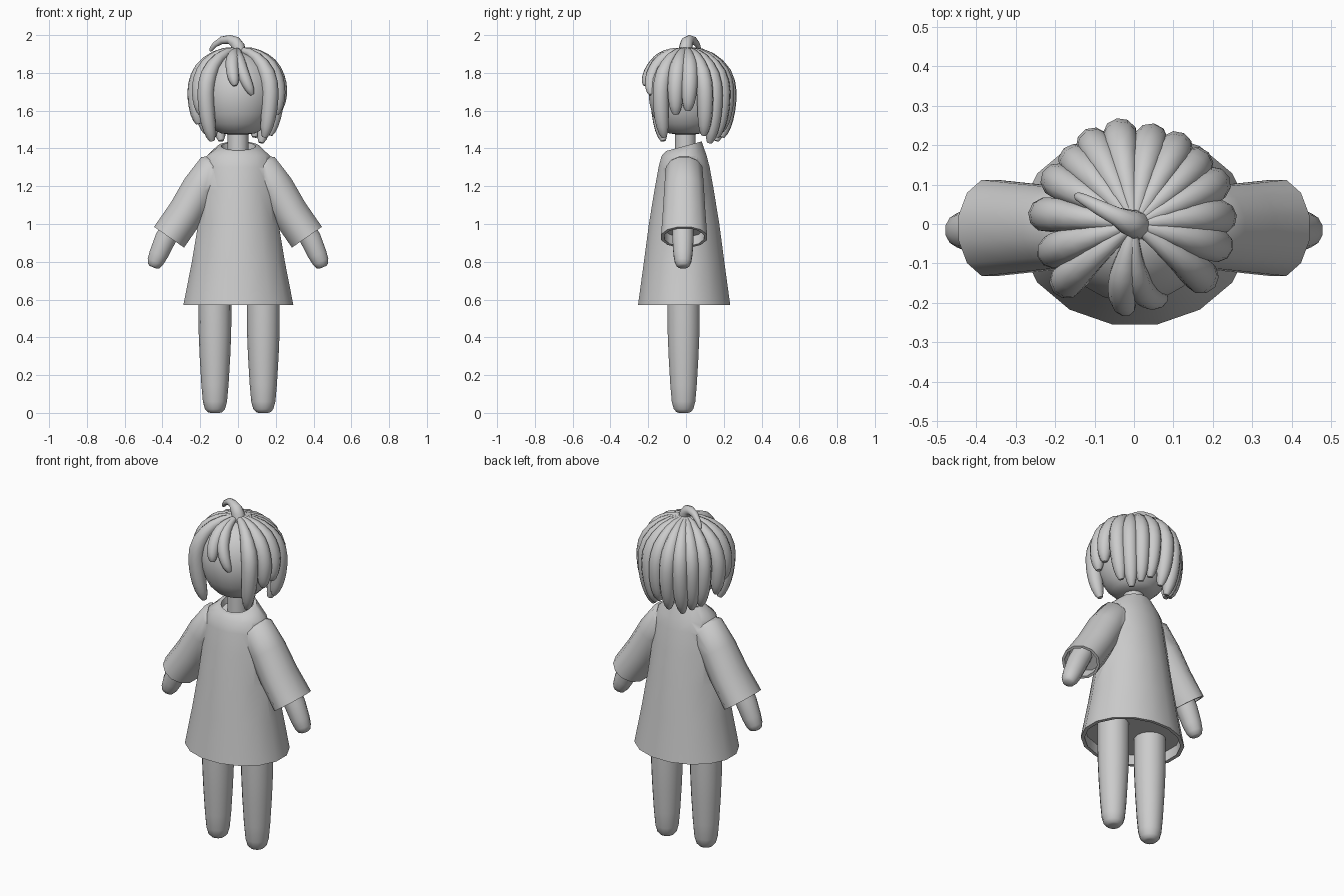
import bpy, bmesh, math, random
from mathutils import Vector

if "Cube" in bpy.data.objects:
    bpy.data.objects.remove(bpy.data.objects["Cube"])

random.seed(4)


def smooth(ob, angle=48):
    bpy.ops.object.select_all(action='DESELECT')
    ob.select_set(True)
    bpy.context.view_layer.objects.active = ob
    bpy.ops.object.shade_smooth_by_angle(angle=math.radians(angle))


def tube(name, pts, radii, ref=(0, 1, 0), sides=12, axis=None, recess=0):
    """Loft elliptical rings (a along ref, b across it) along a path, closed at both ends."""
    pts = [Vector(p) for p in pts]
    rings = []
    for i, (p, r) in enumerate(zip(pts, radii)):
        a, b = r if isinstance(r, tuple) else (r, r)
        t = Vector(axis) if axis else pts[min(i + 1, len(pts) - 1)] - pts[max(i - 1, 0)]
        if i == len(pts) - 1 and not axis:
            t = pts[i] - pts[i - 1]
        t.normalize()
        u = Vector(ref)
        u = (u - t * u.dot(t)).normalized()
        rings.append((p, u * a, t.cross(u) * b, t))
    if recess:  # thin lip with a sunken end
        p, u, v, t = rings[-1]
        k = 1 - 0.018 / u.length
        rings += [(p, u * k, v * k, t), (p - t * recess, u * k, v * k, t)]
    bm = bmesh.new()
    loops = []
    for p, u, v, t in rings:
        ang = [(j + 0.5) * math.tau / sides for j in range(sides)]
        loops.append([bm.verts.new(p + u * math.cos(q) + v * math.sin(q)) for q in ang])
    for l0, l1 in zip(loops, loops[1:]):
        for j in range(sides):
            k = (j + 1) % sides
            bm.faces.new((l0[j], l0[k], l1[k], l1[j]))
    bm.faces.new(loops[0])
    bm.faces.new(loops[-1])
    bmesh.ops.recalc_face_normals(bm, faces=bm.faces)
    me = bpy.data.meshes.new(name)
    bm.to_mesh(me)
    bm.free()
    ob = bpy.data.objects.new(name, me)
    bpy.context.collection.objects.link(ob)
    smooth(ob)
    return ob


# Shirt body: z, half width, half depth (starts inside the neck hole)
body = [(1.375, .088, .072), (1.412, .092, .078), (1.412, .11, .095), (1.36, .172, .122),
        (1.30, .188, .138), (1.18, .195, .16), (1.0, .217, .19), (.8, .251, .217), (.57, .297, .249)]
shirt = tube("shirt", [(0.002, -.01, z) for z, a, b in body], [(b, a) for z, a, b in body],
             sides=16, axis=(0, 0, -1), recess=.06)
for v in shirt.data.vertices:  # collar slopes down to the front
    if v.co.z > 1.37:
        v.co.z += .27 * (v.co.y + .01)

# Sleeves, merged into the shirt
for s in (1, -1):
    path = [(.09, 1.29), (.125, 1.295), (.20, 1.19), (.275, 1.06), (.365, .93)]
    path[1] = (.13, 1.285)
    sleeve = tube("sleeve", [(s * x, -.01, z) for x, z in path],
                  [(.085, .075), (.10, .098), (.108, .1), (.116, .1), (.126, .1)], recess=.06)
    m = shirt.modifiers.new("join", 'BOOLEAN')
    m.operation = 'UNION'
    m.solver = 'EXACT'
    m.object = sleeve
    bpy.context.view_layer.objects.active = shirt
    bpy.ops.object.modifier_apply(modifier=m.name)
    bpy.data.objects.remove(sleeve)
smooth(shirt, 50)

# Arms and legs
for s, side in ((1, "left"), (-1, "right")):
    tube("arm_" + side, [(s * x, -.016, z) for x, z in
         ((.31, 1.06), (.385, .92), (.42, .84), (.438, .80), (.447, .778), (.45, .771))],
         [.055, .058, .052, .045, .034, .02])
    legs = [(.66, .087), (.55, .087), (.42, .086), (.3, .081), (.15, .072), (.06, .064),
            (.02, .053), (.004, .038), (0, .025)]
    tube("leg_" + side, [(s * .128 + .006, -.013, z) for z, r in legs], [r for z, r in legs], sides=14)

# Neck and head
tube("neck", [(0, -.003, z) for z in (1.34, 1.5)], [.057, .055], sides=14)
head = [(1.474, .05), (1.48, .09), (1.495, .12), (1.53, .155), (1.58, .182), (1.64, .198), (1.70, .203),
        (1.77, .19), (1.83, .16), (1.88, .11), (1.905, .05)]
tube("head", [(0, -.003, z) for z, r in head], [(r * .97, r) for z, r in head], sides=24)


def lock(name, az, z_end, drift=0, reach=.223, thick=.045):
    """A hair strand running over the crown then hanging down."""
    pts, rad = [], []
    arc, total = .36, .36 + 1.69 - z_end
    n = 13
    for i in range(n):
        s = 1 - (1 - i / (n - 1)) ** 1.3
        d = s * total
        if d < arc:
            phi = math.radians(6 + 84 * d / arc)
            r, z = reach * math.sin(phi), 1.69 + .232 * math.cos(phi)
        else:
            z = 1.69 - (d - arc)
            r = reach * (1 - 3 * (1.69 - z) ** 2)
        a = math.radians(az + drift * s * s)
        pts.append((r * math.cos(a), r * math.sin(a), z))
        rad.append(thick * min(1, .35 + 1.5 * s) * math.sqrt(1 - (s * .985) ** 7))
    a = math.radians(az)
    tube(name, pts, rad, ref=(-math.sin(a), math.cos(a), 0), sides=10)


# Hair strands around the sides and back: direction, lower end
strands = [(-37, 1.46), (-14, 1.58), (7, 1.60), (25, 1.47), (43, 1.43), (61, 1.46), (80, 1.49),
           (100, 1.46), (116, 1.44), (132, 1.46), (151, 1.48), (173, 1.53), (197, 1.58), (220, 1.44)]
for i, (az, z) in enumerate(strands):
    lock("hair_strand_%d" % (i + 1), az, z, random.uniform(-5, 5), random.uniform(.215, .228))

# Fringe over the forehead
lock("fringe_1", -104, 1.735, 10, .22, .036)
lock("fringe_2", -92, 1.685, 24, .2, .034)

# Curled tuft on the crown
tube("hair_tuft", [(.01, -.005, 1.90), (0, 0, 1.94), (-.015, .005, 1.962), (-.045, .02, 1.977),
                   (-.085, .04, 1.973), (-.122, .06, 1.95), (-.142, .07, 1.925), (-.147, .073, 1.915)],
     [.036, .036, .033, .024, .02, .015, .011, .005], ref=(.45, .9, 0), sides=10)
